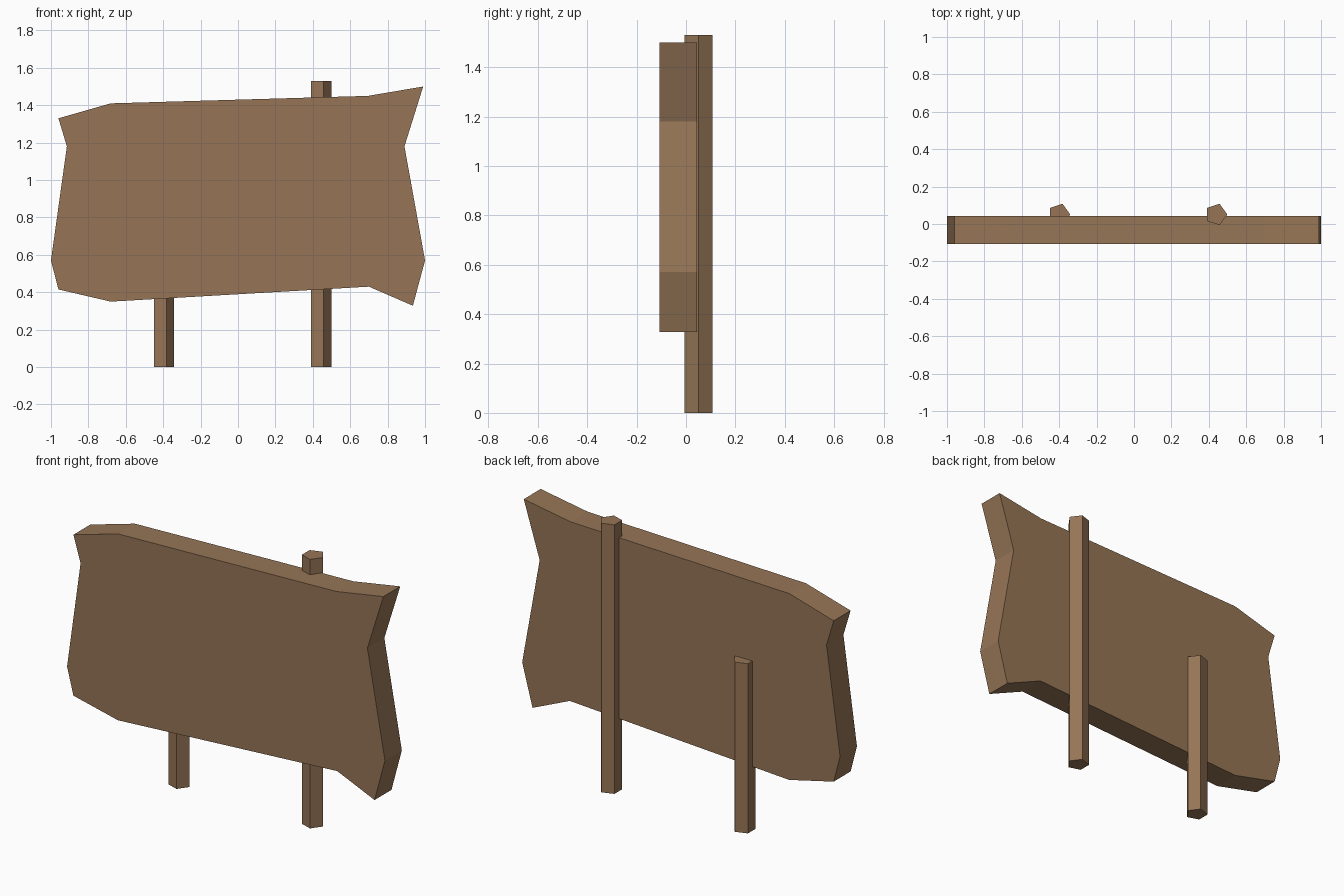
import bpy
import math

if "Cube" in bpy.data.objects:
    bpy.data.objects.remove(bpy.data.objects["Cube"])

wood = bpy.data.materials.new("brown wood")
wood.diffuse_color = (0.305, 0.178, 0.093, 1)
wood.use_nodes = True
wood.node_tree.nodes["Principled BSDF"].inputs["Base Color"].default_value = wood.diffuse_color


def prism(name, start, end):
    """Solid with flat sides between two matching outlines."""
    n = len(start)
    faces = [list(range(n))[::-1], list(range(n, 2 * n))]
    faces += [[i, (i + 1) % n, (i + 1) % n + n, i + n] for i in range(n)]
    mesh = bpy.data.meshes.new(name)
    mesh.from_pydata(start + end, [], faces)
    mesh.materials.append(wood)
    obj = bpy.data.objects.new(name, mesh)
    bpy.context.collection.objects.link(obj)
    return obj


# Sign board: uneven outline (x, z), clockwise from the front, extruded in y
outline = [(-0.96, 1.33), (-0.68, 1.41), (0.695, 1.45), (0.99, 1.50),
           (0.89, 1.18), (1.0, 0.57), (0.935, 0.328), (0.70, 0.43),
           (-0.68, 0.35), (-0.96, 0.415), (-1.0, 0.57), (-0.915, 1.18)]
outline.reverse()
prism("sign_board",
      [(x, 0.044, z) for x, z in outline],
      [(x, -0.108, z) for x, z in outline])
# Make normals point outwards
board = bpy.data.objects["sign_board"].data
import bmesh
bm = bmesh.new()
bm.from_mesh(board)
bmesh.ops.recalc_face_normals(bm, faces=bm.faces)
bm.to_mesh(board)
bm.free()

# Five-sided posts behind the board, the left one shorter
for name, cx, height in (("left_post", -0.401, 0.965), ("right_post", 0.439, 1.53)):
    ring = [(cx + 0.06 * math.cos(math.tau * i / 5),
             0.051 + 0.06 * math.sin(math.tau * i / 5)) for i in range(5)]
    prism(name, [(x, y, 0) for x, y in ring], [(x, y, height) for x, y in ring])
